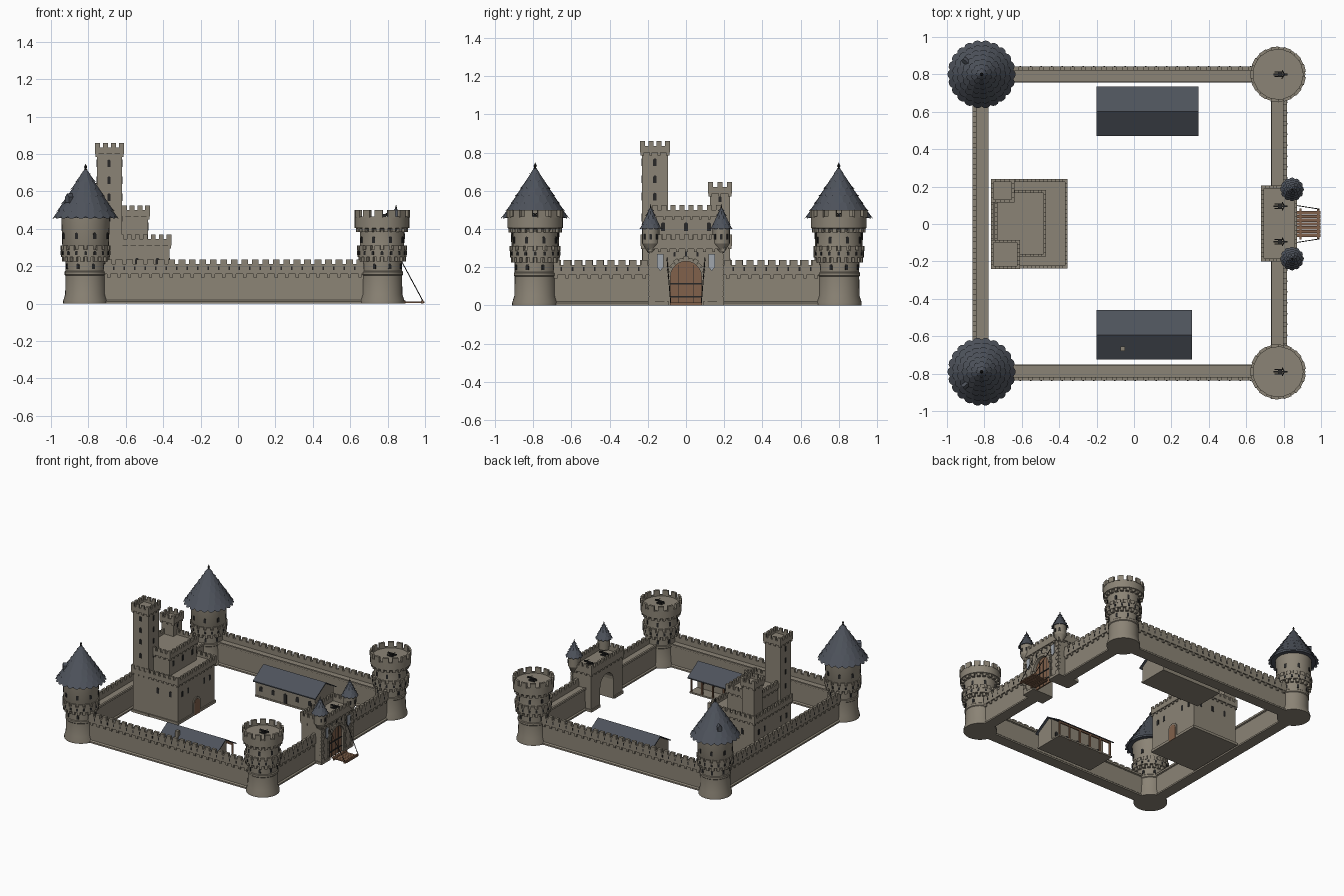
import bpy, bmesh
from math import sin, cos, pi, radians
from mathutils import Matrix, Vector

if "Cube" in bpy.data.objects:
    bpy.data.objects.remove(bpy.data.objects["Cube"])

def mat(name, c):
    m = bpy.data.materials.new(name)
    m.diffuse_color = (*c, 1)
    m.use_nodes = True
    m.node_tree.nodes["Principled BSDF"].inputs["Base Color"].default_value = m.diffuse_color
    return m
STONE = mat("stone", (0.26, 0.23, 0.18))
SLATE = mat("slate", (0.075, 0.085, 0.105))
WOOD = mat("wood", (0.22, 0.12, 0.07))
DARK = mat("dark", (0.02, 0.02, 0.02))
CLOTH = mat("cloth", (0.35, 0.38, 0.42))

def finish(bm, name, m, smooth=False):
    bmesh.ops.remove_doubles(bm, verts=bm.verts, dist=1e-6)
    bmesh.ops.recalc_face_normals(bm, faces=bm.faces)
    me = bpy.data.meshes.new(name)
    bm.to_mesh(me)
    bm.free()
    ob = bpy.data.objects.new(name, me)
    bpy.context.collection.objects.link(ob)
    me.materials.append(m)
    if smooth:
        bpy.ops.object.select_all(action='DESELECT')
        ob.select_set(True)
        bpy.context.view_layer.objects.active = ob
        bpy.ops.object.shade_smooth_by_angle(angle=radians(25))
    return ob

I = Matrix.Identity(4)
def place(x, y, a, z=0):
    return Matrix.Translation((x, y, z)) @ Matrix.Rotation(a, 4, 'Z')

def box(bm, x0, x1, y0, y1, z0, z1, M=I):
    T = Matrix.Translation(((x0+x1)/2, (y0+y1)/2, (z0+z1)/2))
    bmesh.ops.create_cube(bm, size=1, matrix=M @ T @ Matrix.Diagonal((x1-x0, y1-y0, z1-z0, 1)))

def prism(bm, pts, x0, x1, M=I):
    a = [bm.verts.new(M @ Vector((x0, y, z))) for y, z in pts]
    b = [bm.verts.new(M @ Vector((x1, y, z))) for y, z in pts]
    bm.faces.new(a)
    bm.faces.new(b[::-1])
    for i in range(len(a)):
        j = (i+1) % len(a)
        bm.faces.new((a[i], b[i], b[j], a[j]))

def lathe(bm, prof, x, y, n=32):
    rings = [[bm.verts.new((x+r*cos(2*pi*k/n), y+r*sin(2*pi*k/n), z)) for k in range(n)] for r, z in prof]
    for a, b in zip(rings, rings[1:]):
        for k in range(n):
            j = (k+1) % n
            bm.faces.new((a[k], a[j], b[j], b[k]))

def arch(w, zs, z0=0, n=10):
    return [(-w, z0)] + [(-w*cos(pi*i/n), zs+w*sin(pi*i/n)) for i in range(n+1)] + [(w, z0)]

def rod(bm, p, q, r):
    p, q = Vector(p), Vector(q)
    d = q-p
    bmesh.ops.create_cone(bm, cap_ends=True, segments=6, radius1=r, radius2=r, depth=d.length,
        matrix=Matrix.Translation((p+q)/2) @ d.to_track_quat('Z', 'Y').to_matrix().to_4x4())

holes = bmesh.new()      # dark window slits everywhere
def window(x, y, z, a, w=0.008, h=0.03):
    prism(holes, arch(w, h-w, 0, 6), -0.01, 0.002, place(x, y, a, z))

# curtain wall piece: local x along wall, local -y outside
def wall(name, x, y, a, L):
    bm, M, h = bmesh.new(), place(x, y, a), L/2
    prism(bm, [(-.043, 0), (-.043, .012), (-.033, .02), (-.032, .165), (.033, .165), (.034, .02), (.043, .012), (.043, 0)], -h, h, M)
    box(bm, -h, h, -.043, .036, .16, .175, M)
    box(bm, -h, h, .026, .041, .165, .18, M)
    box(bm, -h, h, -.043, -.022, .175, .212, M)
    n = round(L/.055)
    for i in range(n):
        c = -h+(i+.5)*L/n
        box(bm, c-.018, c+.018, -.043, -.022, .212, .237, M)
        box(bm, c-.009, c+.009, -.042, -.03, .14, .162, M)
    for i in range(n-1):
        c = -h+(i+1)*L/n
        box(holes, c-.004, c+.004, -.0445, -.03, .18, .2, M)
    finish(bm, name, STONE)
wall("front_wall", -.02, -.795, 0, 1.4)
wall("back_wall", -.02, .8, pi, 1.4)
wall("left_wall", -.82, 0, -pi/2, 1.4)
for s in (-1, 1):
    wall("gate_side_wall", .775, s*.45, pi/2, .52)

# ring of blocks around a tower
def ring(bm, x, y, n, r0, r1, z0, z1, fill=.6):
    for k in range(n):
        w = pi*r1/n*fill
        box(bm, r0, r1, -w, w, z0, z1, place(x, y, 2*pi*(k+.5)/n))

# round tower lower body with gallery
BODY = [(0, 0), (.12, 0), (.12, .015), (.109, .05), (.107, .15), (.112, .155), (.112, .17), (.107, .175), (.108, .25),
        (.131, .25), (.131, .29), (.12, .29)]
def tower_base(bm, x, y):
    ring(bm, x, y, 20, .1, .127, .225, .252, .5)
    ring(bm, x, y, 16, .115, .133, .285, .312)
    for k in range(8):
        a = 2*pi*(k+.5)/8
        window(x+.108*cos(a), y+.108*sin(a), .185, a)
    for k in range(16):
        a = 2*pi*k/16
        window(x+.131*cos(a), y+.131*sin(a), .26, a, .007, .022)

def shingle_roof(name, x, y, R, z0, z1, rows, n0):
    bm = bmesh.new()
    lathe(bm, [(0, z0+.01), (R*.93, z0+.005), (0, z1)], x, y, 24)
    H = z1-z0
    for i in range(rows):
        t0, t1 = i/rows, min(1, (i+1.35)/rows)
        n = max(7, round(n0*(1-.75*t0)))
        for k in range(n):
            a, d = 2*pi*(k+.5*(i % 2))/n, pi/n
            def P(t, da, lift):
                r = (R*(1-t)+lift)
                return bm.verts.new((x+r*cos(a+da), y+r*sin(a+da), z0+H*t+lift*.3))
            q = t0+.3/rows
            bm.faces.new((P(t1, -d, .001), P(q, -d, .004), P(t0+.08/rows, -d*.5, .007), P(t0, 0, .007),
                          P(t0+.08/rows, d*.5, .007), P(q, d, .004), P(t1, d, .001)))
    return finish(bm, name, SLATE)

# roofed corner towers
for x, y in ((-.815, -.79), (-.815, .8)):
    bm = bmesh.new()
    lathe(bm, BODY+[(.124, .3), (.13, .46), (0, .47)], x, y)
    tower_base(bm, x, y)
    finish(bm, "roofed_tower", STONE, True)
    for k in range(8):
        a = 2*pi*(k+.5)/8
        window(x+.127*cos(a), y+.127*sin(a), .345, a, .009, .035)
    shingle_roof("tower_roof", x, y, .175, .452, .725, 7, 22)
    bm = bmesh.new()
    lathe(bm, [(0, .71), (.01, .715), (.004, .722), (.009, .73), (0, .748)], x, y, 8)
    finish(bm, "roof_finial", DARK)
    bm = bmesh.new()
    prism(bm, [(-.016, 0), (-.016, .03), (0, .048), (.016, .03), (.016, 0)], .06, .13,
          place(x, y, radians(140 if y > 0 else 220), .54))
    finish(bm, "roof_dormer", SLATE)

# ballista on a platform
def ballista(x, y, z):
    bm, M = bmesh.new(), place(x, y, 0, z)
    box(bm, -.035, .04, -.005, .005, .015, .024, M)
    box(bm, -.01, .01, -.01, .01, 0, .018, M)
    for s in (-1, 1):
        rod(bm, M @ Vector((.025, 0, .024)), M @ Vector((.012, s*.022, .026)), .003)
        box(bm, -.03, .02, s*.012-.003, s*.012+.003, 0, .01, M)
    finish(bm, "ballista", DARK)

# open corner towers
for x, y in ((.77, -.79), (.77, .8)):
    bm = bmesh.new()
    lathe(bm, BODY+[(.118, .3), (.118, .385), (.128, .4), (.146, .405), (.146, .465), (.133, .465), (.133, .455), (0, .455)], x, y)
    tower_base(bm, x, y)
    ring(bm, x, y, 20, .1, .14, .382, .408, .5)
    ring(bm, x, y, 13, .131, .148, .46, .5)
    finish(bm, "open_tower", STONE, True)
    for k in range(8):
        a = 2*pi*(k+.5)/8
        window(x+.118*cos(a), y+.118*sin(a), .325, a, .008, .035)
    ballista(x+.01, y, .455)

# crenellated head on a rectangular block
def crenel(bm, x0, x1, y0, y1, zt, h=.06):
    t = .015
    box(bm, x0, x1, y0, y1, zt-h, zt-h+.018)
    spans = [(x0, x1, y0, y0+t), (x0, x1, y1-t, y1), (x0, x0+t, y0, y1), (x1-t, x1, y0, y1)]
    for a, b, c, d in spans:
        box(bm, a, b, c, d, zt-h, zt-.025)
        L = max(b-a, d-c)
        n = max(3, round((L-.026)/.045)+1)
        for i in range(n):
            o = i*(L-.026)/(n-1)
            if b-a > d-c:
                box(bm, a+o, a+o+.026, c, d, zt-.027, zt)
                box(bm, a+o+.006, a+o+.02, c+.002, d-.002, zt-h-.015, zt-h)
            else:
                box(bm, a, b, c+o, c+o+.026, zt-.027, zt)
                box(bm, a+.002, b-.002, c+o+.006, c+o+.02, zt-h-.015, zt-h)

def block(name, x0, x1, y0, y1, z0, zt):
    bm, e = bmesh.new(), .01
    box(bm, x0+e, x1-e, y0+e, y1-e, z0, zt-.055)
    if z0 == 0:
        box(bm, x0+.002, x1-.002, y0+.002, y1-.002, 0, .02)
    crenel(bm, x0, x1, y0, y1, zt)
    finish(bm, name, STONE)

# keep
block("keep_hall", -.765, -.355, -.237, .24, 0, .37)
block("keep_upper_hall", -.745, -.47, -.175, .182, .3, .525)
block("keep_tall_tower", -.765, -.61, -.24, -.085, 0, .86)
block("keep_small_tower", -.765, -.64, .115, .24, 0, .645)
for z in (.44, .55, .64, .73):
    window(-.62, -.163, z, 0, .009, .04)
    window(-.69, -.23, z, -pi/2, .009, .04)
    window(-.755, -.163, z, pi, .009, .04)
for y in (-.12, 0, .12):
    window(-.48, y, .39, 0, .011, .045)
for y in (-.17, -.1, .1, .17):
    window(-.365, y, .2, 0, .01, .045)
    window(-.755, y, .2, pi, .01, .045)
for x in (-.65, -.54, -.43):
    window(x, -.227, .2, -pi/2, .01, .045)
    window(x, .23, .2, pi/2, .01, .045)
window(-.65, .178, .54, 0)
bm = bmesh.new()
prism(bm, arch(.045, .09), -.37, -.357)
finish(bm, "keep_door_surround", STONE)
bm = bmesh.new()
prism(bm, arch(.034, .088), -.36, -.355)
finish(bm, "keep_door", WOOD)

# gatehouse with arched passage
bm = bmesh.new()
prism(bm, [(-.195, 0), (-.195, .3), (.195, .3), (.195, 0)]+arch(.082, .15)[::-1], .69, .86)
crenel(bm, .68, .872, -.2, .205, .37, .075)
for s in (-1, 1):
    c = s*.145
    box(bm, .683, .868, c-.055, c+.055, 0, .02)
    for i in range(9):      # quoin stones
        w = .02 if i % 2 else .034
        for e in (s*.197, s*.1):
            o = e-s*w if e == s*.197 else e+s*w*.4
            box(bm, .85, .867, min(e, o), max(e, o), .02+i*.028, .045+i*.028)
for k in range(11):         # arch stones
    R = Matrix.Translation((.86, 0, .15)) @ Matrix.Rotation(pi*(k+.5)/11, 4, 'X')
    box(bm, -.01, .009, .08, .106 if k % 2 else .1, -.0125, .0125, R)
finish(bm, "gatehouse", STONE)
for y in (-.06, 0, .06):
    window(.86, y, .255, 0, .006, .025)
bm = bmesh.new()
prism(bm, arch(.082, .15), .835, .845)
finish(bm, "gate_door", WOOD)
bm = bmesh.new()
for z in (.04, .11):
    box(bm, .84, .85, -.08, .08, z, z+.008)
for y in (-.04, 0, .04):
    box(bm, .84, .847, y-.001, y+.001, 0, .21)
finish(bm, "gate_bands", DARK)
for s in (-1, 1):
    y = s*.185
    bm = bmesh.new()
    lathe(bm, [(0, .27), (.015, .275), (.045, .325), (.045, .405), (0, .41)], .845, y, 16)
    finish(bm, "gate_turret", STONE, True)
    for a in (-.8, 0, .8):
        window(.845+.045*cos(a), y+.045*sin(a), .345, a, .006, .03)
    shingle_roof("turret_roof", .845, y, .056, .397, .515, 5, 12)
    bm = bmesh.new()
    lathe(bm, [(0, .505), (.005, .512), (0, .532)], .845, y, 6)
    finish(bm, "turret_finial", DARK)
    ballista(.78, s*.095, .313)
    bm = bmesh.new()
    prism(bm, [(-.017, .27), (.017, .27), (.017, .2), (0, .18), (-.017, .2)], .868, .872, place(0, s*.135, 0))
    finish(bm, "banner", CLOTH)
    bm = bmesh.new()
    rod(bm, (.862, s*.1, .25), (.99, s*.08, .012), .0025)
    finish(bm, "bridge_chain", DARK)

# drawbridge
bm = bmesh.new()
for i in range(7):
    y = -.06+i*.02
    box(bm, .862, .998, y-.009, y+.009, .003, .011)
for x in (.89, .985):
    box(bm, x-.006, x+.006, -.083, .083, 0, .016)
finish(bm, "drawbridge", WOOD)

# courtyard buildings with gabled roofs
def house(name, x0, x1, y0, y1, porch):
    ym, e, ze, zr = (y0+y1)/2, .015, .125, .2
    bm = bmesh.new()
    prism(bm, [(y0, ze), (ym, zr+.006), (y1, ze), (y1, ze-.008), (ym, zr-.003), (y0, ze-.008)], x0, x1)
    finish(bm, name+"_roof", SLATE)
    bm = bmesh.new()
    yb = ym+.03 if porch else y1-e
    zb = zr-.005-(zr-ze)*(yb-ym)/(y1-ym)
    prism(bm, [(y0+e, 0), (y0+e, ze), (ym, zr-.005), (yb, zb), (yb, 0)], x0+e, x1-e)
    box(bm, x0+e-.004, x1-e+.004, y0+e-.004, y1-e+.004, 0, .012)
    finish(bm, name+"_walls", STONE)
    if porch:
        bm = bmesh.new()
        for i in range(6):
            x = x0+.02+i*(x1-x0-.04)/5
            box(bm, x-.006, x+.006, y1-.028, y1-.016, 0, ze)
        box(bm, x0+e, x1-e, y1-.028, y1-.016, .115, .127)
        finish(bm, name+"_posts", WOOD)
    for i in range(5):
        x = x0+.06+i*(x1-x0-.12)/4
        if porch:
            window(x, yb, .05, pi/2, .012, .04)
        else:
            window(x, y0+e, .01 if i == 2 else .05, -pi/2, .014, .08 if i == 2 else .04)
house("barracks", -.2, .345, .47, .735, False)
house("stable", -.2, .31, -.725, -.46, True)
bm = bmesh.new()
box(bm, -.072, -.048, -.68, -.655, .12, .205)
finish(bm, "chimney", STONE)
finish(holes, "window_slits", DARK)
